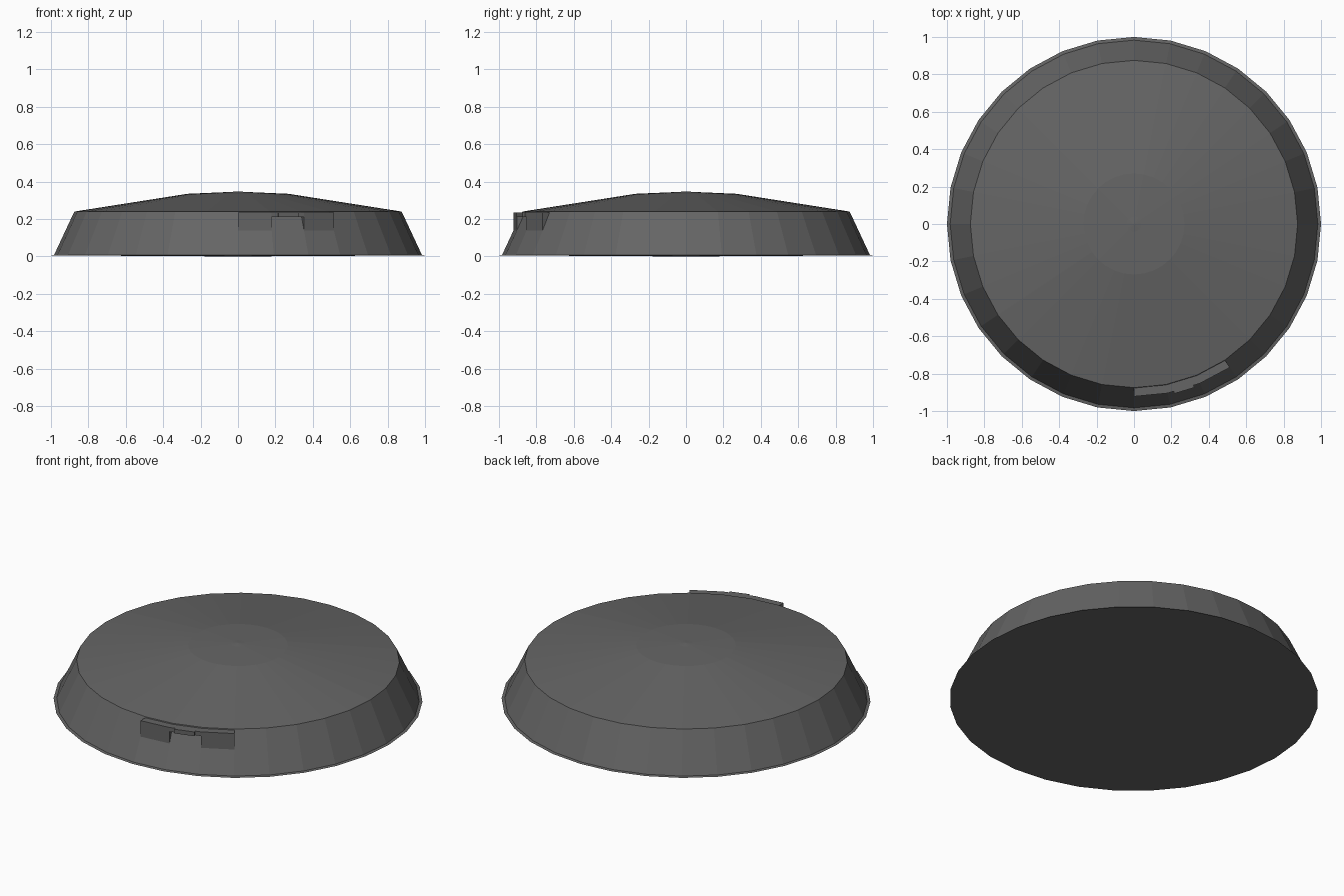
import bpy, bmesh, math

if "Cube" in bpy.data.objects:
    bpy.data.objects.remove(bpy.data.objects["Cube"])

SIDES = 32
STEP = 2 * math.pi / SIDES

grey = bpy.data.materials.new("dark grey")
grey.diffuse_color = (0.13, 0.13, 0.13, 1)
grey.use_nodes = True
grey.node_tree.nodes["Principled BSDF"].inputs["Base Color"].default_value = grey.diffuse_color


def finish(name, bm):
    bmesh.ops.recalc_face_normals(bm, faces=bm.faces)
    mesh = bpy.data.meshes.new(name)
    bm.to_mesh(mesh)
    bm.free()
    mesh.materials.append(grey)
    obj = bpy.data.objects.new(name, mesh)
    bpy.context.collection.objects.link(obj)
    return obj


def lathe(name, profile):
    """Revolve (radius, z) points; the first and last lie on the axis."""
    bm = bmesh.new()
    bottom = bm.verts.new((0, 0, profile[0][1]))
    top = bm.verts.new((0, 0, profile[-1][1]))
    rings = [[bm.verts.new((r * math.cos(i * STEP), r * math.sin(i * STEP), z))
              for i in range(SIDES)] for r, z in profile[1:-1]]
    for i in range(SIDES):
        j = (i + 1) % SIDES
        bm.faces.new((bottom, rings[0][j], rings[0][i]))
        bm.faces.new((top, rings[-1][i], rings[-1][j]))
        for a, b in zip(rings, rings[1:]):
            bm.faces.new((a[i], a[j], b[j], b[i]))
    return finish(name, bm)


def ring_block(name, start, end, r_in, r_out, z0, z1):
    """Straight block spanning two angles (degrees) between two radii."""
    bm = bmesh.new()
    corners = [(r_in, start), (r_out, start), (r_out, end), (r_in, end)]
    base = [bm.verts.new((r * math.cos(math.radians(a)),
                          r * math.sin(math.radians(a)), z0)) for r, a in corners]
    face = bm.faces.new(base)
    ext = bmesh.ops.extrude_face_region(bm, geom=[face])
    moved = [g for g in ext["geom"] if isinstance(g, bmesh.types.BMVert)]
    bmesh.ops.translate(bm, verts=moved, vec=(0, 0, z1 - z0))
    return finish(name, bm)


# Shallow domed lid with a sloped wall and thin bottom lip
lathe("domed_body", [(0, 0), (1.0, 0.006), (0.983, 0.009), (0.875, 0.24),
                     (0.27, 0.335), (0.04, 0.345), (0, 0.348)])

# Front latch: two plates joined by a thin bridge with a small tab
ring_block("latch_plate_left", -90, -78.75, 0.87, 0.922, 0.13, 0.235)
ring_block("latch_plate_right", -67.5, -56.25, 0.87, 0.922, 0.13, 0.235)
ring_block("latch_bridge", -78.75, -67.5, 0.87, 0.922, 0.21, 0.235)
ring_block("latch_tab", -76.6, -69.7, 0.88, 0.932, 0.21, 0.235)
